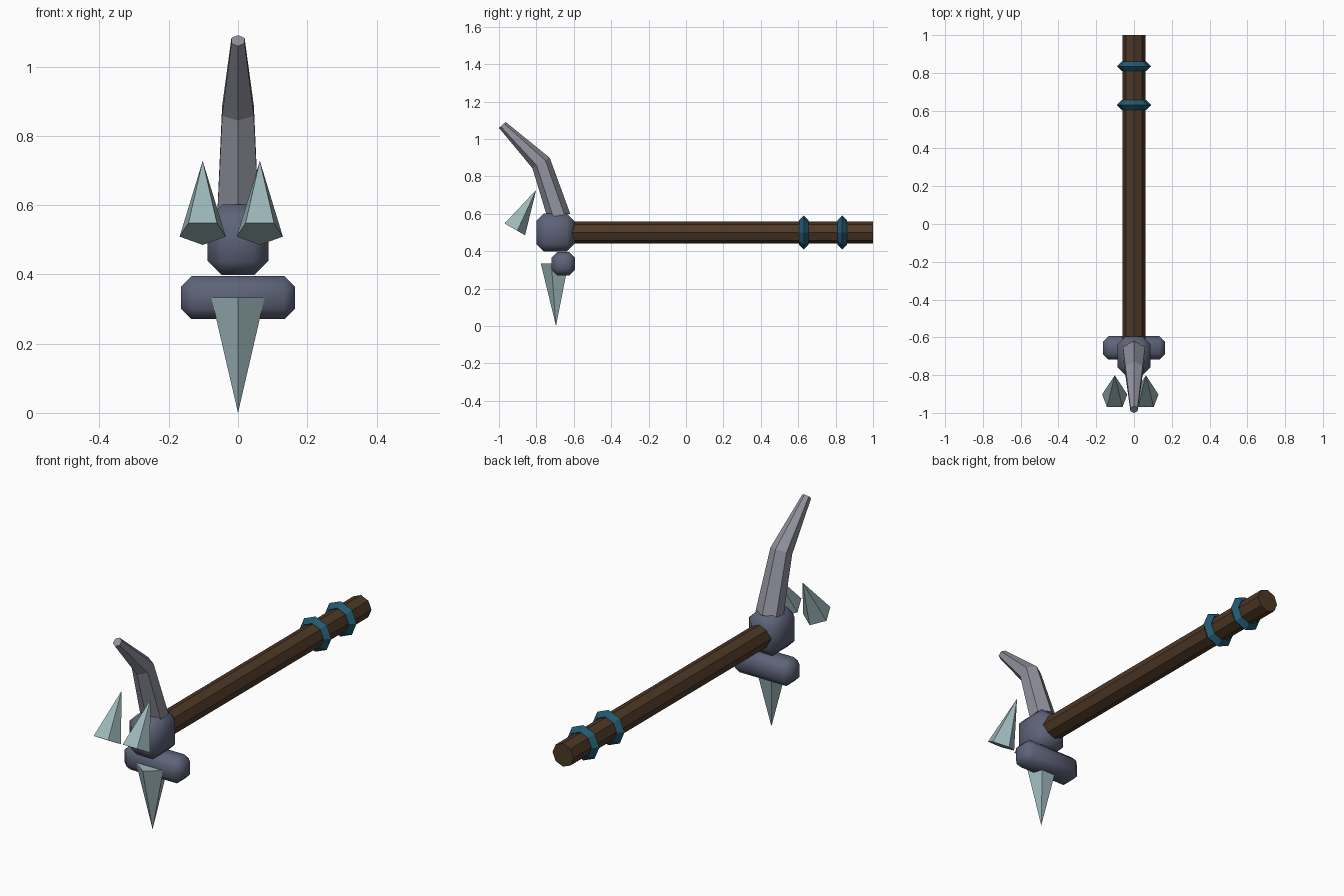
import bpy, bmesh
from math import sin, cos, pi, radians
from mathutils import Matrix, Vector

if "Cube" in bpy.data.objects:
    bpy.data.objects.remove(bpy.data.objects["Cube"])


def material(name, rgb):
    m = bpy.data.materials.new(name)
    m.diffuse_color = (*rgb, 1)
    m.use_nodes = True
    m.node_tree.nodes["Principled BSDF"].inputs["Base Color"].default_value = m.diffuse_color
    return m


WOOD = material("wood", (0.075, 0.04, 0.02))
IRON = material("dark_iron", (0.11, 0.125, 0.19))
STEEL = material("steel", (0.28, 0.285, 0.34))
CRYSTAL = material("crystal", (0.34, 0.48, 0.5))
TEAL = material("teal", (0.016, 0.1, 0.16))


def finish(name, bm, mat):
    bmesh.ops.remove_doubles(bm, verts=bm.verts, dist=1e-5)
    bmesh.ops.recalc_face_normals(bm, faces=bm.faces)
    me = bpy.data.meshes.new(name)
    bm.to_mesh(me)
    bm.free()
    me.materials.append(mat)
    ob = bpy.data.objects.new(name, me)
    bpy.context.collection.objects.link(ob)
    return ob


def loft(name, sides, stations, mat, start=pi / 2, closed=False):
    """Skin polygon sections given as (centre, tilt about x in degrees, rx, ry)."""
    bm = bmesh.new()
    rings = []
    for centre, tilt, rx, ry in stations:
        rot = Matrix.Rotation(radians(tilt), 3, 'X')
        angles = [start + 2 * pi * i / sides for i in range(sides)]
        rings.append([bm.verts.new(Vector(centre) + rot @ Vector((rx * cos(a), ry * sin(a), 0)))
                      for a in angles])
    pairs = list(zip(rings, rings[1:]))
    if closed:
        pairs.append((rings[-1], rings[0]))
    for a, b in pairs:
        for i in range(sides):
            j = (i + 1) % sides
            bm.faces.new((a[i], a[j], b[j], b[i]))
    if not closed:
        for end, st in ((rings[0], stations[0]), (rings[-1], stations[-1])):
            if st[2] > 0:
                bm.faces.new(end)
    return finish(name, bm, mat)


def chamfered_box(name, centre, size, bevel, mat):
    bm = bmesh.new()
    bmesh.ops.create_cube(bm, size=1)
    bmesh.ops.scale(bm, vec=size, verts=bm.verts)
    bmesh.ops.bevel(bm, geom=bm.edges[:], offset=bevel, offset_type='OFFSET',
                    segments=1, affect='EDGES')
    bmesh.ops.translate(bm, vec=centre, verts=bm.verts)
    ob = finish(name, bm, mat)
    ob.data.shade_smooth()
    return ob


# Octagonal handle
loft("handle", 8, [((0, -0.66, 0.5), -90, 0.06, 0.06), ((0, 1, 0.5), -90, 0.06, 0.06)], WOOD)

# Two grip rings with a diamond profile
for n, y in enumerate((0.63, 0.835)):
    profile = [(-0.026, 0.065), (0, 0.091), (0.026, 0.065), (0, 0.039)]
    loft(f"grip_ring_{n + 1}", 8, [((0, y + dy, 0.5), -90, r, r) for dy, r in profile],
         TEAL, closed=True)

# Head block and cross bar
chamfered_box("head_block", (0, -0.698, 0.5), (0.175, 0.205, 0.205), 0.042, IRON)
chamfered_box("cross_bar", (0, -0.656, 0.333), (0.33, 0.125, 0.125), 0.031, IRON)

# Curved six-sided horn
loft("horn", 6, [((0, -0.68, 0.59), 9.5, 0.068, 0.062),
                 ((0, -0.775, 0.872), 31, 0.053, 0.054),
                 ((0, -0.982, 1.075), 41, 0.022, 0.024)], STEEL)

# Two leaning upper spikes
for n, x in enumerate((-0.102, 0.063)):
    loft(f"upper_spike_{n + 1}", 5, [((x, -0.921, 0.52), -30, 0.07, 0.07),
                                     ((x, -0.801, 0.728), -30, 0, 0)], CRYSTAL)

# Lower spike pointing down
loft("lower_spike", 5, [((0, -0.695, 0), 0, 0, 0),
                        ((0, -0.695, 0.333), 0, 0.081, 0.081)], CRYSTAL, start=-pi / 2)
